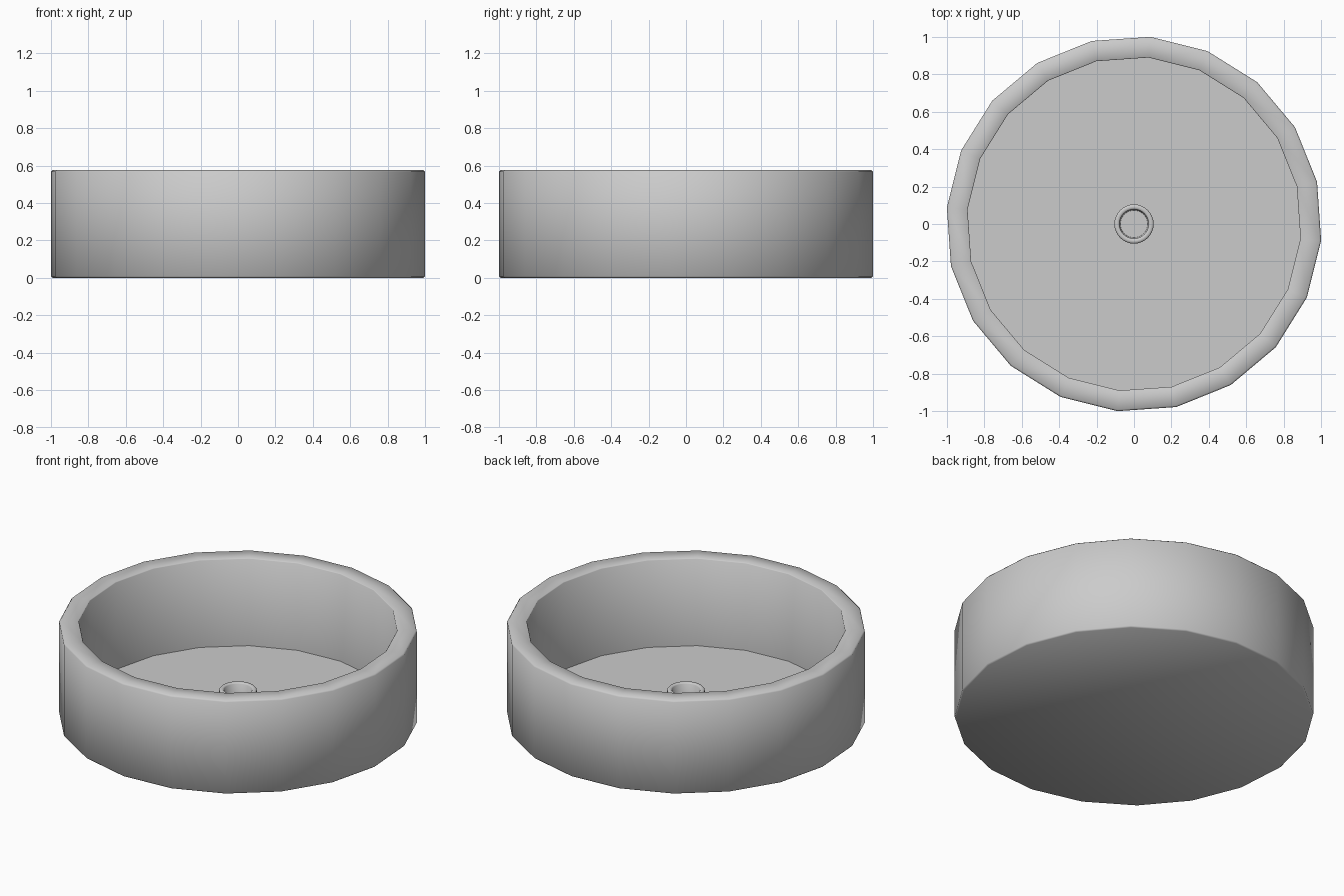
import bpy, bmesh, math

if "Cube" in bpy.data.objects:
    bpy.data.objects.remove(bpy.data.objects["Cube"])


def lathe(name, profile, sides, phase=0.0):
    """Revolve an (r, z) profile about z; both ends are closed with flat caps."""
    bm = bmesh.new()
    rings = []
    for r, z in profile:
        ring = []
        for i in range(sides):
            a = phase + 2 * math.pi * i / sides
            ring.append(bm.verts.new((r * math.cos(a), r * math.sin(a), z)))
        rings.append(ring)
    for lo, hi in zip(rings, rings[1:]):
        for i in range(sides):
            j = (i + 1) % sides
            bm.faces.new((lo[i], lo[j], hi[j], hi[i]))
    bm.faces.new(list(reversed(rings[0])))
    bm.faces.new(rings[-1])
    bmesh.ops.recalc_face_normals(bm, faces=bm.faces)
    mesh = bpy.data.meshes.new(name)
    bm.to_mesh(mesh)
    bm.free()
    obj = bpy.data.objects.new(name, mesh)
    bpy.context.collection.objects.link(obj)
    bpy.context.view_layer.objects.active = obj
    obj.select_set(True)
    bpy.ops.object.shade_smooth_by_angle(angle=math.radians(50))
    obj.select_set(False)
    return obj


R = 1 / math.cos(math.radians(5))   # corner radius giving a width of 2
TOP, FLOOR, B = 0.575, 0.035, 0.008

# Round pan with thick wall, softened edges and a flat floor
lathe("pan", [(R - B, 0), (R, B), (R, TOP - B), (R - B, TOP),
              (0.893 + B / 2, TOP), (0.893, TOP - B / 2), (0.893, FLOOR)],
      20, math.radians(13))

# Short hollow post in the middle of the floor
lathe("centre_post", [(0.105, FLOOR - 0.01), (0.105, 0.177), (0.099, 0.184),
                      (0.084, 0.184), (0.078, 0.178), (0.073, FLOOR + 0.003)], 32)
